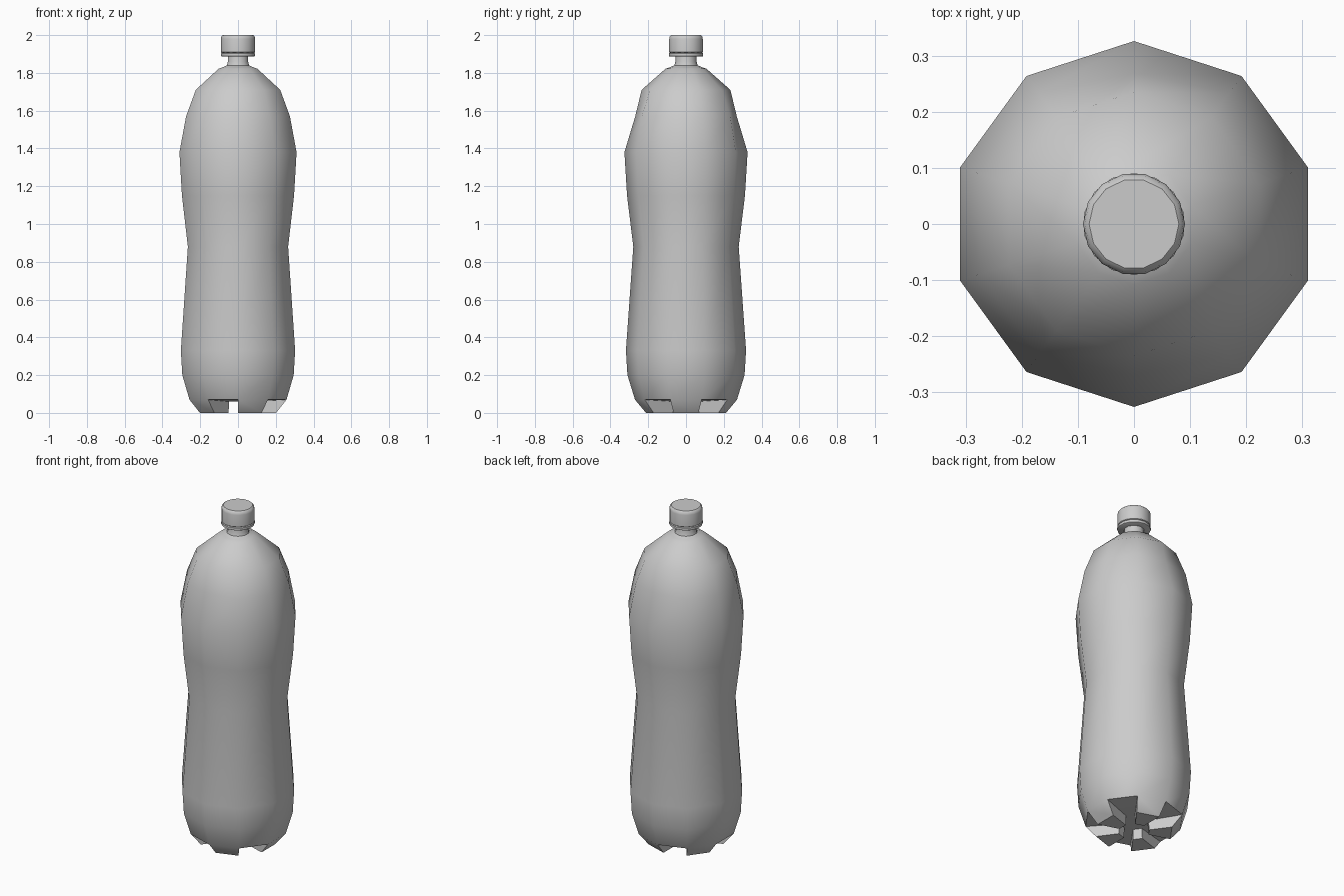
import bpy, bmesh
from math import pi, cos, sin, radians

if "Cube" in bpy.data.objects:
    bpy.data.objects.remove(bpy.data.objects["Cube"])


def ring(bm, r, z, n, start):
    return [bm.verts.new((r * cos(start + 2 * pi * i / n), r * sin(start + 2 * pi * i / n), z))
            for i in range(n)]


def loft(bm, profile, n, start):
    rings = [ring(bm, r, z, n, start) for r, z in profile]
    for a, b in zip(rings, rings[1:]):
        for i in range(n):
            j = (i + 1) % n
            bm.faces.new((a[i], a[j], b[j], b[i]))
    return rings


def finish(bm, name, angle):
    bmesh.ops.recalc_face_normals(bm, faces=bm.faces)
    me = bpy.data.meshes.new(name)
    bm.to_mesh(me)
    bm.free()
    ob = bpy.data.objects.new(name, me)
    bpy.context.collection.objects.link(ob)
    bpy.ops.object.select_all(action='DESELECT')
    ob.select_set(True)
    bpy.context.view_layer.objects.active = ob
    bpy.ops.object.shade_smooth_by_angle(angle=radians(angle))


# Ten-sided bottle body with waist, shoulder and neck
N = 10
START = radians(-18)
bm = bmesh.new()
rings = loft(bm, [(0.27, 0.07), (0.31, 0.20), (0.318, 0.33), (0.279, 0.88),
                  (0.312, 1.15), (0.326, 1.38), (0.289, 1.57), (0.235, 1.71),
                  (0.108, 1.822), (0.085, 1.83), (0.062, 1.84), (0.056, 1.86),
                  (0.056, 1.93)], N, START)
bm.faces.new(rings[-1])
# flatter shoulder at the front and back corners
for v in rings[6]:
    if abs(v.co.x) < 0.01:
        v.co.y *= 0.93

# Base: recessed hub with five feet alternating with slots
rim = rings[0]
hub = ring(bm, 0.08, 0.06, N, START)
outer = ring(bm, 0.212, 0.0, N, START)
inner = ring(bm, 0.085, 0.0, N, START)
bm.faces.new(hub)
for i in range(N):
    j = (i + 1) % N
    if i % 2:
        bm.faces.new((rim[i], rim[j], hub[j], hub[i]))
    else:
        for a, b in ((rim, outer), (outer, inner), (inner, hub)):
            bm.faces.new((a[i], a[j], b[j], b[i]))
        for k in (i, j):
            bm.faces.new((rim[k], outer[k], inner[k], hub[k]))
finish(bm, "bottle_body", 45)


# Cap and its tamper ring, fourteen sides each
def lathe_part(name, profile, start):
    bm = bmesh.new()
    r = loft(bm, profile, 14, start)
    bm.faces.new(r[0])
    bm.faces.new(r[-1])
    finish(bm, name, 40)


lathe_part("cap", [(0.086, 1.906), (0.091, 1.91), (0.091, 1.98), (0.088, 1.993), (0.08, 2.0)], 0)
lathe_part("cap_ring", [(0.086, 1.886), (0.091, 1.889), (0.091, 1.903), (0.086, 1.907)], pi / 14)
